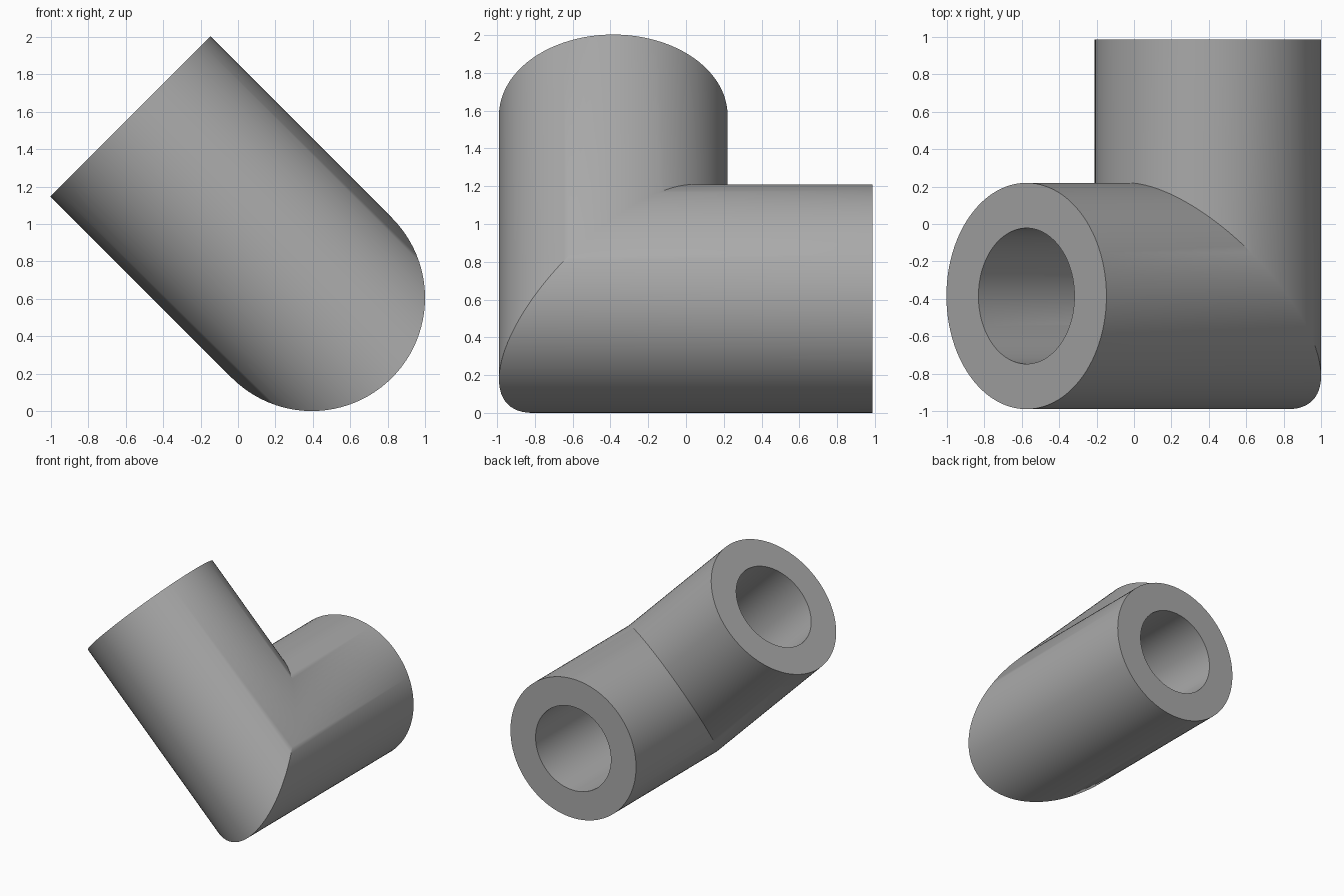
import bpy, bmesh, math
from mathutils import Vector

if "Cube" in bpy.data.objects:
    bpy.data.objects.remove(bpy.data.objects["Cube"], do_unlink=True)

OUTER, BORE, LENGTH, SEGMENTS = 0.605, 0.363, 1.372, 96
corner = Vector((0.395, -0.385, 0.605))       # where the two pipe axes meet
back = Vector((0, 1, 0))                      # axis of the horizontal pipe
rise = Vector((-1, 0, 1)).normalized()        # axis of the slanted pipe
side = back.cross(rise)

grey = bpy.data.materials.new("light grey")
grey.use_nodes = True
colour = (0.4, 0.4, 0.4, 1)
grey.diffuse_color = colour
grey.node_tree.nodes["Principled BSDF"].inputs["Base Color"].default_value = colour

bm = bmesh.new()


def ring(radius, part):
    """Ring of vertices at the back end, the mitre or the rising end."""
    verts = []
    for i in range(SEGMENTS):
        t = math.tau * i / SEGMENTS
        c = radius * math.cos(t)
        along_back = LENGTH if part == "back" else c
        along_rise = LENGTH if part == "rise" else c
        verts.append(bm.verts.new(corner + along_back * back + along_rise * rise
                                  + radius * math.sin(t) * side))
    return verts


# Outer skin, end faces and mitred bore form one closed loop of rings
rings = [ring(OUTER, p) for p in ("back", "mitre", "rise")]
rings += [ring(BORE, p) for p in ("rise", "mitre", "back")]
for a, b in zip(rings, rings[1:] + rings[:1]):
    for i in range(SEGMENTS):
        j = (i + 1) % SEGMENTS
        bm.faces.new((a[i], a[j], b[j], b[i]))
bmesh.ops.recalc_face_normals(bm, faces=bm.faces)

mesh = bpy.data.meshes.new("pipe_elbow")
bm.to_mesh(mesh)
bm.free()
mesh.materials.append(grey)
elbow = bpy.data.objects.new("pipe_elbow", mesh)
bpy.context.collection.objects.link(elbow)

# Smooth shading with sharp rims and mitre
bpy.ops.object.select_all(action='DESELECT')
elbow.select_set(True)
bpy.context.view_layer.objects.active = elbow
bpy.ops.object.shade_smooth_by_angle(angle=math.radians(30))
